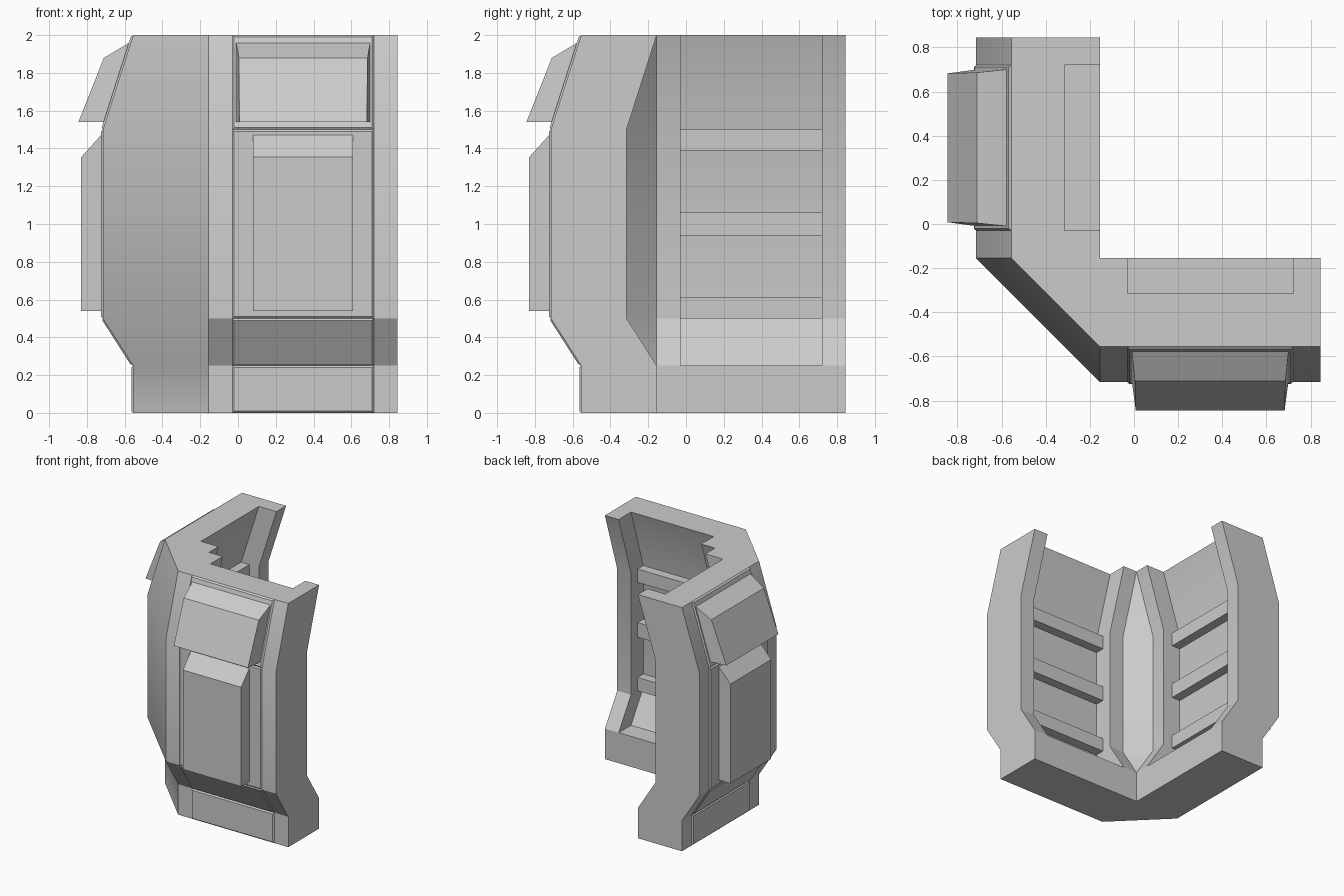
import bpy, bmesh

if "Cube" in bpy.data.objects:
    bpy.data.objects.remove(bpy.data.objects["Cube"])

LEVELS = [(0.0, 0), (0.25, 0), (0.5, 0.16), (1.5, 0.16), (2.0, 0)]  # height, outward bulge
OUT, INN, END = 0.555, 0.155, 0.845
X0, X1, REC = -0.03, 0.72, 0.16  # panel bay limits and inner recess depth


def finish(name, bm, smooth=False):
    bmesh.ops.remove_doubles(bm, verts=bm.verts[:], dist=0.0005)
    bmesh.ops.recalc_face_normals(bm, faces=bm.faces[:])
    me = bpy.data.meshes.new(name)
    bm.to_mesh(me)
    bm.free()
    ob = bpy.data.objects.new(name, me)
    bpy.context.collection.objects.link(ob)
    if smooth:
        bpy.ops.object.select_all(action='DESELECT')
        ob.select_set(True)
        bpy.context.view_layer.objects.active = ob
        bpy.ops.object.shade_smooth_by_angle(angle=0.52)
    return ob


def loft(bm, rings):
    rows = [[bm.verts.new(p) for p in r] for r in rings]
    n = len(rows[0])
    for a, b in zip(rows, rows[1:]):
        for i in range(n):
            j = (i + 1) % n
            bm.faces.new((a[i], a[j], b[j], b[i]))
    bm.faces.new(rows[0][::-1])
    bm.faces.new(rows[-1])


def both_arms(name, build):
    # second arm is the first one with x and y swapped
    for side in ("right", "left"):
        bm = bmesh.new()
        build(bm)
        if side == "left":
            for v in bm.verts:
                v.co.x, v.co.y = v.co.y, v.co.x
        finish(f"{name}_{side}", bm)


def wall_ring(z, bulge, rec):
    o, i = OUT + bulge, INN + bulge
    r = i + rec
    arm = [(-INN, -o), (END, -o), (END, -i), (X1, -i), (X1, -r),
           (X0, -r), (X0, -i), (-INN, -i)]
    ring = arm + [(y, x) for x, y in reversed(arm)]
    return [(x, y, z) for x, y in ring]


# corner wall with recessed bays on the inside
bm = bmesh.new()
rings = [wall_ring(z, b, 0) for z, b in LEVELS[:2]]
rings += [wall_ring(z, b, REC) for z, b in LEVELS[1:]]
loft(bm, rings)
finish("corner_wall", bm, smooth=True)


# thin raised outer panels, one bevelled plate per wall bend
def facing(bm):
    for (za, ba), (zb, bb) in zip(LEVELS, LEVELS[1:]):
        base = [(X0, -OUT - ba, za), (X1, -OUT - ba, za),
                (X1, -OUT - bb, zb), (X0, -OUT - bb, zb)]
        t = 0.01
        k = (bb - ba) / (zb - za) * t
        top = [(X0 + t, -OUT - ba - k - t, za + t), (X1 - t, -OUT - ba - k - t, za + t),
               (X1 - t, -OUT - bb + k - t, zb - t), (X0 + t, -OUT - bb + k - t, zb - t)]
        loft(bm, [base, top])


both_arms("facing_panel", facing)


# lower armour plate with a sloped top
def lower_plate(bm):
    prof = [(-0.70, 0.54), (-0.83, 0.54), (-0.83, 1.355), (-0.725, 1.47), (-0.70, 1.47)]
    loft(bm, [[(x, y, z) for y, z in prof] for x in (0.08, 0.61)])


both_arms("lower_plate", lower_plate)


# upper hood plate, slightly narrower at the front
def upper_plate(bm):
    prof = [(-0.71, 1.54, 0), (-0.845, 1.54, 0.018),
            (-0.71, 1.88, 0.014), (-0.575, 1.96, 0)]
    loft(bm, [[(-0.01 + t, y, z) for y, z, t in prof],
              [(0.70 - t, y, z) for y, z, t in prof]])


both_arms("upper_plate", upper_plate)


# three horizontal ribs inside each bay
def ribs(bm):
    for z0, z1 in ((0.5, 0.61), (0.94, 1.06), (1.39, 1.5)):
        prof = [(-0.48, z0), (-0.40, z0), (-0.40, z1), (-0.48, z1)]
        loft(bm, [[(x, y, z) for y, z in prof] for x in (X0, X1)])


both_arms("inner_ribs", ribs)
